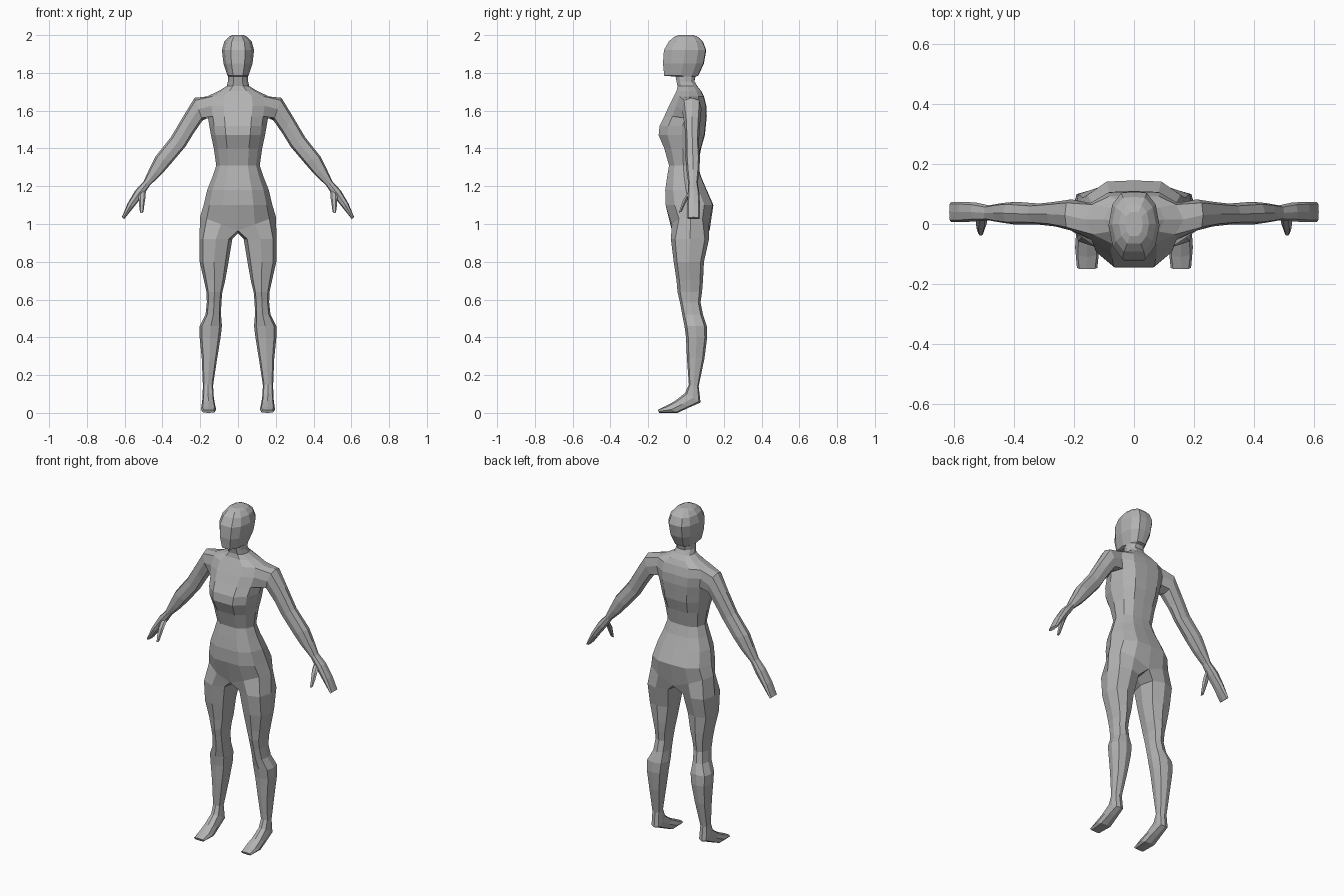
import bpy, bmesh, math
from mathutils import Vector

cube = bpy.data.objects.get("Cube")
if cube:
    bpy.data.objects.remove(cube)

skin = bpy.data.materials.new("plain grey")
skin.use_nodes = True
grey = (0.45, 0.45, 0.45, 1)
skin.diffuse_color = grey
skin.node_tree.nodes["Principled BSDF"].inputs["Base Color"].default_value = grey

bm = bmesh.new()


def half_ring(z, w, front, back, rise=0):
    """Half of a trunk section, from front centre round the side to back centre."""
    mid, depth = (front + back) / 2, (back - front) / 2
    shape = [(0, -1), (.45, -1), (.83, -.62), (1, 0), (.85, .62), (.5, .97), (0, 1)]
    return [bm.verts.new((w * x, mid + depth * y, z + rise * x)) for x, y in shape]


def ring(a, b, side, start=0, sides=8):
    """Limb section spanning a to b, with the side vector as its other half axis."""
    a, b, side = Vector(a), Vector(b), Vector(side)
    points = []
    for k in range(sides):
        angle = 2 * math.pi * (k + start) / sides
        bulge = 1.1 if sides == 8 and (k + start) % 2 else 1
        offset = (a - b) / 2 * math.cos(angle) + side * math.sin(angle)
        points.append(bm.verts.new((a + b) / 2 + offset * bulge))
    return points


def bridge(rings, cap=True):
    """Join closed rings into a tube."""
    for r, s in zip(rings, rings[1:]):
        for k in range(len(r)):
            n = (k + 1) % len(r)
            bm.faces.new((r[k], r[n], s[n], s[k]))
    if cap:
        bm.faces.new(rings[-1])


# Trunk, neck and head: height, half width, front, back
trunk = [half_ring(.965, .2, -.075, .125, .075)]
trunk += [half_ring(*row) for row in (
    (1.10, .182, -.108, .145), (1.18, .163, -.11, .11), (1.25, .135, -.1, .08),
    (1.31, .115, -.09, .062), (1.4, .128, -.115, .08), (1.47, .143, -.145, .1),
    (1.52, .152, -.14, .105))]
shoulder = len(trunk)
trunk += [half_ring(*row) for row in (
    (1.57, .16, -.115, .11), (1.625, .17, -.09, .108), (1.675, .165, -.065, .095),
    (1.705, .1, -.05, .08), (1.73, .06, -.045, .06),
    (1.755, .053, -.05, .045), (1.78, .052, -.055, .05),
    (1.785, .056, -.115, .065), (1.85, .077, -.122, .095), (1.92, .085, -.117, .107),
    (1.965, .073, -.092, .09), (1.99, .05, -.065, .065), (2.0, .03, -.04, .04))]
for row, (r, s) in enumerate(zip(trunk, trunk[1:])):
    for k in range(6):
        # Leave the armhole open
        if row in (shoulder, shoulder + 1) and k in (2, 3):
            continue
        bm.faces.new((r[k], r[k + 1], s[k + 1], s[k]))
bm.faces.new(trunk[-1])

# Leg: inner x, outer x, front (y, z), back (y, z)
crotch = bm.verts.new((0, .025, .95))
leg = [trunk[0] + [crotch]]
for x0, x1, yf, zf, yb, zb in (
        (.03, .205, -.08, .92, .122, .92), (.05, .203, -.065, .8, .095, .8),
        (.068, .18, -.05, .7, .09, .7), (.083, .167, -.045, .64, .085, .64),
        (.088, .165, -.032, .585, .077, .585), (.09, .172, -.02, .52, .09, .52),
        (.085, .203, -.008, .46, .11, .46), (.092, .203, 0, .4, .112, .4),
        (.11, .192, .005, .29, .098, .29), (.132, .186, .015, .15, .067, .14),
        (.128, .188, -.005, .105, .077, .055), (.122, .192, -.06, .062, .02, .03),
        (.115, .196, -.11, .035, -.045, 0), (.122, .19, -.15, .016, -.142, 0)):
    x = (x0 + x1) / 2
    leg.append(ring((x, yf, zf), (x, yb, zb), ((x1 - x0) / 2, 0, 0), start=-1))
bridge(leg)

# Arm and hand: upper edge (x, z), lower edge (x, z), centre y, half depth
low, middle, top = trunk[shoulder:shoulder + 3]
arm = [[top[3], top[4], middle[4], low[4], low[3], low[2], middle[2], top[2]]]
for xu, zu, xl, zl, y, depth in (
        (.23, 1.668, .188, 1.548, .03, .052), (.29, 1.57, .235, 1.48, .033, .041),
        (.355, 1.46, .278, 1.41, .033, .035), (.437, 1.357, .35, 1.325, .036, .038),
        (.47, 1.29, .405, 1.262, .037, .033), (.5, 1.225, .466, 1.205, .037, .025),
        (.545, 1.177, .503, 1.15, .04, .031), (.585, 1.108, .553, 1.088, .04, .034),
        (.615, 1.036, .602, 1.026, .04, .034)):
    arm.append(ring((xu, y, zu), (xl, y, zl), (0, depth, 0)))
bridge(arm)

# Thumb
thumb = [ring((x + r, y, z), (x - r, y, z), (0, r, r * .6), sides=6) for x, y, z, r in (
    (.505, .03, 1.18, .018), (.508, .002, 1.14, .018),
    (.51, -.015, 1.1, .014), (.51, -.03, 1.063, .009))]
bm.faces.new(thumb[0])
bridge(thumb)

bmesh.ops.recalc_face_normals(bm, faces=bm.faces[:])
mesh = bpy.data.meshes.new("body")
bm.to_mesh(mesh)
bm.free()
mesh.materials.append(skin)
body = bpy.data.objects.new("body", mesh)
bpy.context.collection.objects.link(body)

# Mirror the half figure across the centre
mirror = body.modifiers.new("mirror", 'MIRROR')
mirror.use_axis[0] = True
mirror.use_clip = True
mirror.merge_threshold = .0005
